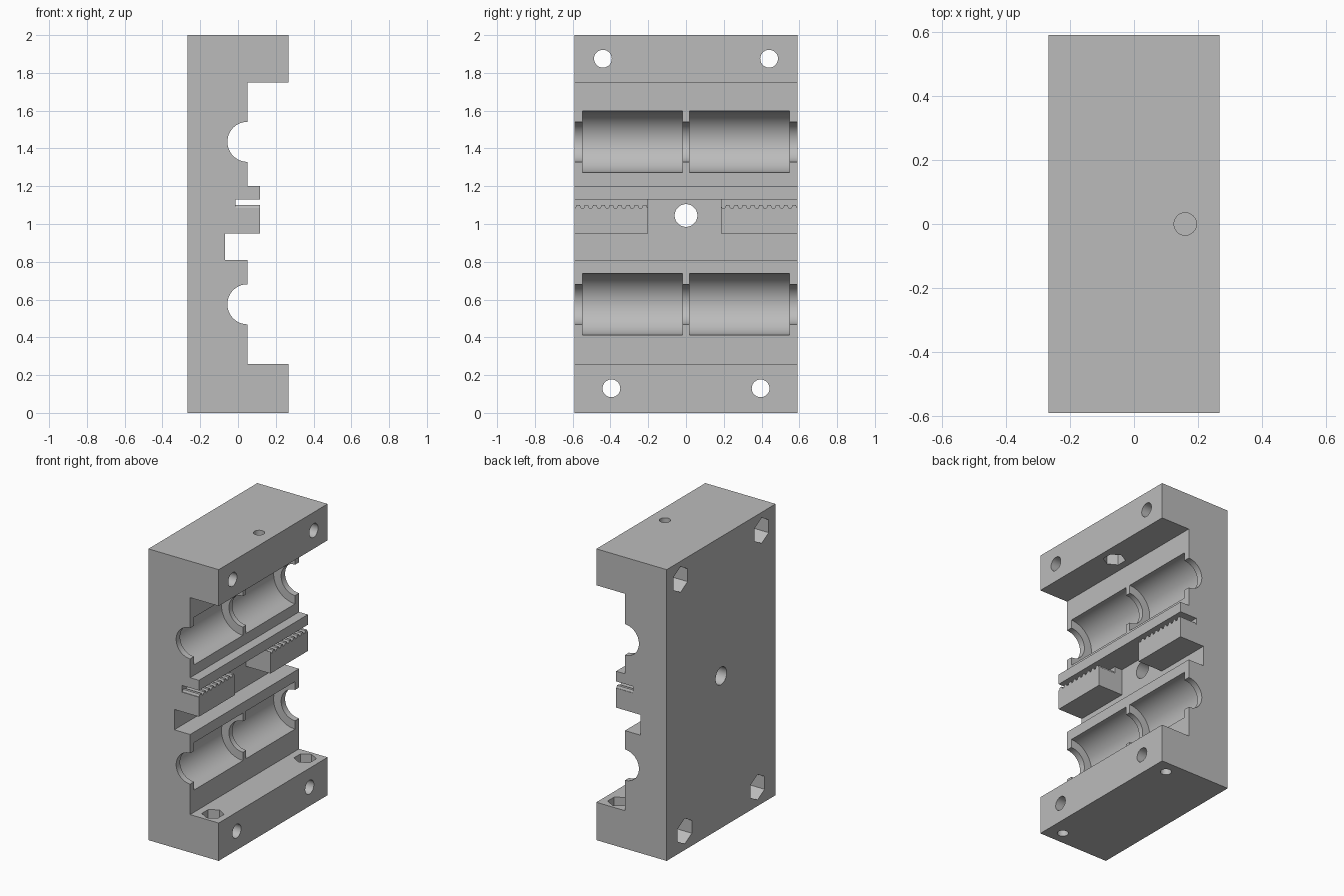
import bpy
import bmesh
import math
from mathutils import Matrix, Vector

default = bpy.data.objects.get("Cube")
if default:
    bpy.data.objects.remove(default, do_unlink=True)

HALF_X, HALF_Y = 0.267, 0.591
FACE = 0.05          # x of the main inner face
POCKET = -0.07       # x of the pocket floor

grey = bpy.data.materials.new("grey plastic")
grey.use_nodes = True
colour = (0.5, 0.5, 0.5, 1)
grey.diffuse_color = colour
grey.node_tree.nodes["Principled BSDF"].inputs["Base Color"].default_value = colour


def make_object(name, bm):
    bmesh.ops.recalc_face_normals(bm, faces=bm.faces)
    mesh = bpy.data.meshes.new(name)
    bm.to_mesh(mesh)
    bm.free()
    mesh.materials.append(grey)
    obj = bpy.data.objects.new(name, mesh)
    bpy.context.collection.objects.link(obj)
    return obj


def extrude(name, points, direction):
    """Close a 3D outline and extrude it along a direction."""
    bm = bmesh.new()
    face = bm.faces.new([bm.verts.new(p) for p in points])
    result = bmesh.ops.extrude_face_region(bm, geom=[face])
    moved = [v for v in result["geom"] if isinstance(v, bmesh.types.BMVert)]
    bmesh.ops.translate(bm, verts=moved, vec=direction)
    return make_object(name, bm)


def rod(name, start, end, radius, sides=48, spin=0.0):
    """Prism or cylinder between two points."""
    start, end = Vector(start), Vector(end)
    axis = end - start
    turn = axis.to_track_quat('Z', 'Y').to_matrix().to_4x4()
    bm = bmesh.new()
    bmesh.ops.create_cone(bm, cap_ends=True, segments=sides, radius1=radius, radius2=radius,
                          depth=axis.length,
                          matrix=Matrix.Translation((start + end) / 2) @ turn @ Matrix.Rotation(spin, 4, 'Z'))
    return make_object(name, bm)


# Main body: side profile extruded across the width
profile = [(-HALF_X, 0), (HALF_X, 0), (HALF_X, 0.26), (FACE, 0.26), (FACE, 0.81),
           (POCKET, 0.81), (POCKET, 0.95), (0.117, 0.95), (0.117, 1.2), (FACE, 1.2),
           (FACE, 1.75), (HALF_X, 1.75), (HALF_X, 2), (-HALF_X, 2)]
body = extrude("carriage_body", [(x, -HALF_Y, z) for x, z in profile], (0, 2 * HALF_Y, 0))

cutters = []

# Pocket between the two belt clamps
pocket = [(-0.2, 0.9), (0.185, 0.9), (0.185, 1.13), (-0.2, 1.13)]
cutters.append(extrude("clamp_gap_cutter", [(POCKET, y, z) for y, z in pocket], (0.4, 0, 0)))

# Belt slot with a toothed lower side
pitch, low, high = 0.044, 1.084, 1.1
slot = [(0.7, 1.13), (-0.7, 1.13), (-0.7, high)]
for i in range(30):
    y = -0.65 + i * pitch
    slot += [(y, high), (y + 0.006, low), (y + 0.02, low), (y + 0.026, high)]
slot.append((0.7, high))
cutters.append(extrude("belt_slot_cutter", [(-0.012, y, z) for y, z in slot], (0.4, 0, 0)))

# Shaft grooves and paired bearing seats
for z in (0.575, 1.435):
    cutters.append(rod("shaft_cutter", (FACE, -0.8, z), (FACE, 0.8, z), 0.106, 96))
    for side in (-1, 1):
        cutters.append(rod("bearing_cutter", (FACE, side * 0.018, z), (FACE, side * 0.548, z), 0.163, 96))

# Cross bolt holes with hexagonal nut traps in the back
for y, z in ((0.44, 1.875), (0.395, 0.13)):
    for side in (-1, 1):
        cutters.append(rod("bolt_cutter", (-0.5, side * y, z), (0.5, side * y, z), 0.047))
        trap = rod("nut_cutter", (-0.5, 0, 0), (-0.13, 0, 0), 0.088, 6)
        # one hexagon corner points up
        top = max(trap.data.vertices, key=lambda v: v.co.z).co
        if top.z < 0.087:
            trap.data.transform(Matrix.Rotation(math.pi / 6, 4, 'X'))
        trap.data.transform(Matrix.Translation((0, side * y, z)))
        cutters.append(trap)

# Centre hole through the back wall
cutters.append(rod("centre_cutter", (-0.5, 0, 1.045), (0.5, 0, 1.045), 0.06))

# Upright adjusting screw holes with nut traps on the inner faces
for y, outer, inner, toward in ((0, 2.1, 1.75, 1), (-0.5, -0.1, 0.26, -1), (0.5, -0.1, 0.26, -1)):
    cutters.append(rod("screw_cutter", (0.16, y, outer), (0.16, y, inner - toward * 0.05), 0.035))
    cutters.append(rod("screw_nut_cutter", (0.16, y, inner - toward * 0.05),
                       (0.16, y, inner + toward * 0.08), 0.07, 6, 0.0))

for cutter in cutters:
    cutter.hide_render = True
    mod = body.modifiers.new(cutter.name, 'BOOLEAN')
    mod.operation = 'DIFFERENCE'
    mod.solver = 'EXACT'
    mod.object = cutter

# Bake the cuts and drop the cutters
bpy.context.view_layer.update()
graph = bpy.context.evaluated_depsgraph_get()
result = bpy.data.meshes.new_from_object(body.evaluated_get(graph))
body.modifiers.clear()
body.data = result
for cutter in cutters:
    bpy.data.objects.remove(cutter, do_unlink=True)

# Round walls shade smooth, edges stay sharp
bpy.ops.object.select_all(action='DESELECT')
body.select_set(True)
bpy.context.view_layer.objects.active = body
bpy.ops.object.shade_smooth_by_angle(angle=math.radians(30))
